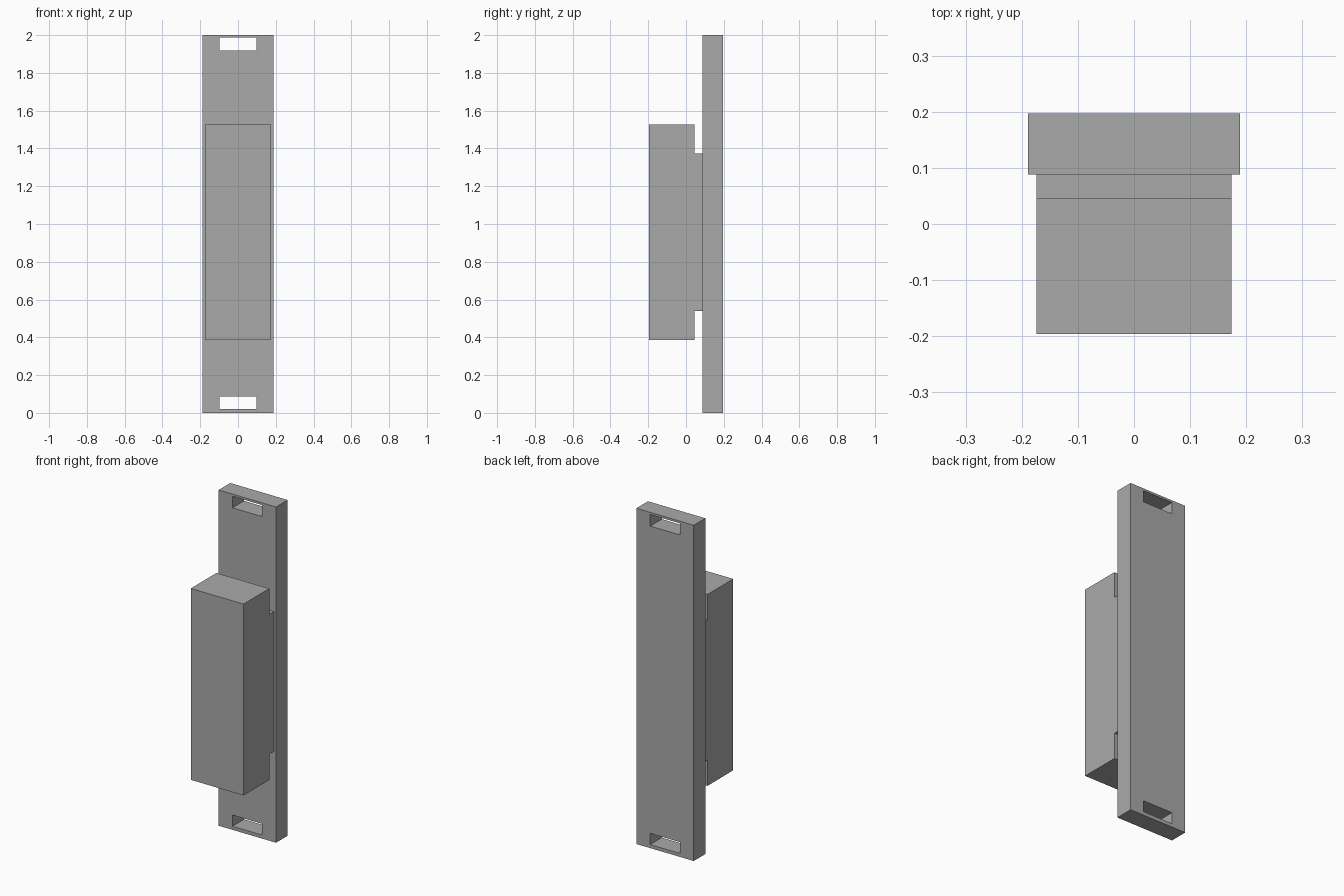
import bpy
import bmesh

cube = bpy.data.objects.get("Cube")
if cube:
    bpy.data.objects.remove(cube, do_unlink=True)

grey = bpy.data.materials.new("plain grey")
grey.use_nodes = True
colour = (0.4, 0.4, 0.4, 1)
grey.diffuse_color = colour
grey.node_tree.nodes["Principled BSDF"].inputs["Base Color"].default_value = colour


def finish(name, bm):
    bmesh.ops.recalc_face_normals(bm, faces=bm.faces)
    mesh = bpy.data.meshes.new(name)
    bm.to_mesh(mesh)
    bm.free()
    mesh.materials.append(grey)
    obj = bpy.data.objects.new(name, mesh)
    bpy.context.collection.objects.link(obj)
    return obj


def extrude(bm, points, offset):
    face = bm.faces.new([bm.verts.new(p) for p in points])
    result = bmesh.ops.extrude_face_region(bm, geom=[face], use_keep_orig=True)
    moved = [v for v in result["geom"] if isinstance(v, bmesh.types.BMVert)]
    bmesh.ops.translate(bm, verts=moved, vec=offset)


def box(name, half_width, y0, y1, z0, z1):
    bm = bmesh.new()
    corners = [(-half_width, z0), (half_width, z0), (half_width, z1), (-half_width, z1)]
    extrude(bm, [(x, y0, z) for x, z in corners], (0, y1 - y0, 0))
    return finish(name, bm)


# Back plate
back, front = 0.197, 0.088
plate = box("back_plate", 0.189, front, back, 0, 2)

# Mounting slots cut through both ends of the plate
for name, z0, z1 in (("lower_slot_cutter", 0.021, 0.088), ("upper_slot_cutter", 1.918, 1.987)):
    cutter = box(name, 0.098, front - 0.1, back + 0.1, z0, z1)
    cutter.hide_render = True
    cutter.hide_viewport = True
    cutter.display_type = "WIRE"
    cut = plate.modifiers.new(name, "BOOLEAN")
    cut.operation = "DIFFERENCE"
    cut.solver = "EXACT"
    cut.object = cutter

# Apply the cuts and drop the cutters
bpy.context.view_layer.update()
evaluated = plate.evaluated_get(bpy.context.evaluated_depsgraph_get())
plate_mesh = bpy.data.meshes.new_from_object(evaluated)
cutters = [m.object for m in plate.modifiers]
plate.modifiers.clear()
plate.data = plate_mesh
for cutter in cutters:
    bpy.data.objects.remove(cutter, do_unlink=True)

# Front housing with its shorter neck, as one side profile
half = 0.174
step = 0.046
profile = [(-0.196, 0.386), (step, 0.386), (step, 0.54), (front, 0.54),
           (front, 1.372), (step, 1.372), (step, 1.526), (-0.196, 1.526)]
bm = bmesh.new()
extrude(bm, [(-half, y, z) for y, z in profile], (2 * half, 0, 0))
finish("front_housing", bm)
